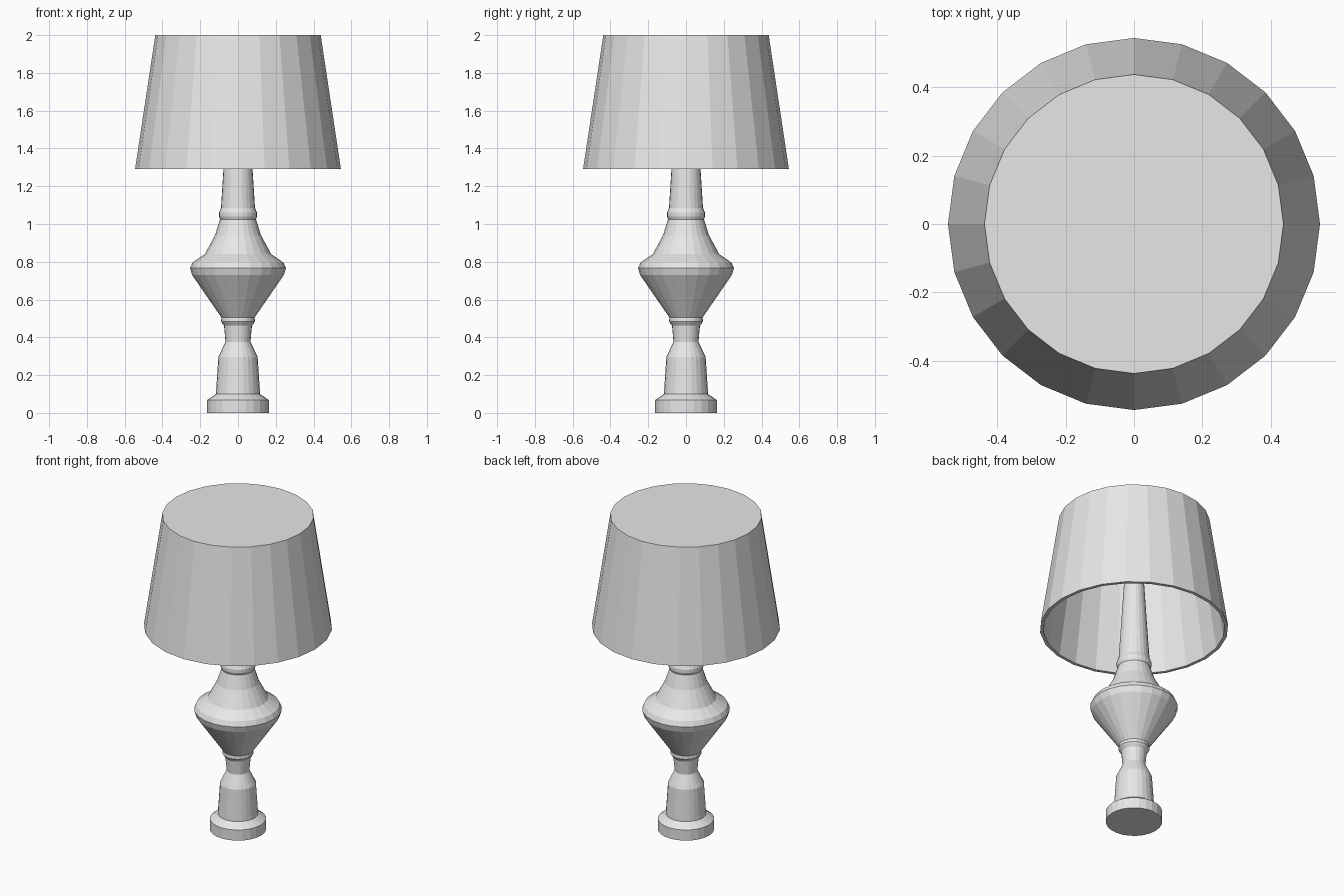
import bpy, bmesh, math

if "Cube" in bpy.data.objects:
    bpy.data.objects.remove(bpy.data.objects["Cube"])

SIDES = 24

grey = bpy.data.materials.new("plain_grey")
grey.diffuse_color = (0.8, 0.8, 0.8, 1)
grey.use_nodes = True
grey.node_tree.nodes["Principled BSDF"].inputs["Base Color"].default_value = grey.diffuse_color


def lathe(name, profile):
    """Revolve (radius, z) points about z; a zero radius makes a flat cap."""
    bm = bmesh.new()
    rings = []
    for r, z in profile:
        if r == 0:
            rings.append(None)
            continue
        rings.append([bm.verts.new((r * math.cos(2 * math.pi * i / SIDES),
                                    r * math.sin(2 * math.pi * i / SIDES), z))
                      for i in range(SIDES)])
    for a, b in zip(rings, rings[1:]):
        if a is None or b is None:
            bm.faces.new(a or b)
            continue
        for i in range(SIDES):
            j = (i + 1) % SIDES
            bm.faces.new((a[i], a[j], b[j], b[i]))
    bmesh.ops.recalc_face_normals(bm, faces=bm.faces)
    mesh = bpy.data.meshes.new(name)
    bm.to_mesh(mesh)
    bm.free()
    mesh.materials.append(grey)
    obj = bpy.data.objects.new(name, mesh)
    bpy.context.collection.objects.link(obj)
    return obj


# Turned base, bulb and tapering post
lathe("lamp_stand", [
    (0, 0), (0.163, 0), (0.163, 0.068), (0.117, 0.10),
    (0.104, 0.297), (0.066, 0.376), (0.074, 0.462),
    (0.084, 0.475), (0.09, 0.485), (0.088, 0.505),
    (0.243, 0.73), (0.254, 0.767), (0.24, 0.797),
    (0.176, 0.84), (0.122, 0.94), (0.095, 1.025),
    (0.101, 1.04), (0.101, 1.06), (0.09, 1.085),
    (0.077, 1.29), (0.034, 1.985), (0, 1.985)])

# Hollow shade with closed top and open bottom
lathe("lamp_shade", [
    (0, 2.0), (0.438, 2.0), (0.545, 1.29),
    (0.525, 1.29), (0.421, 1.98), (0, 1.98)])
